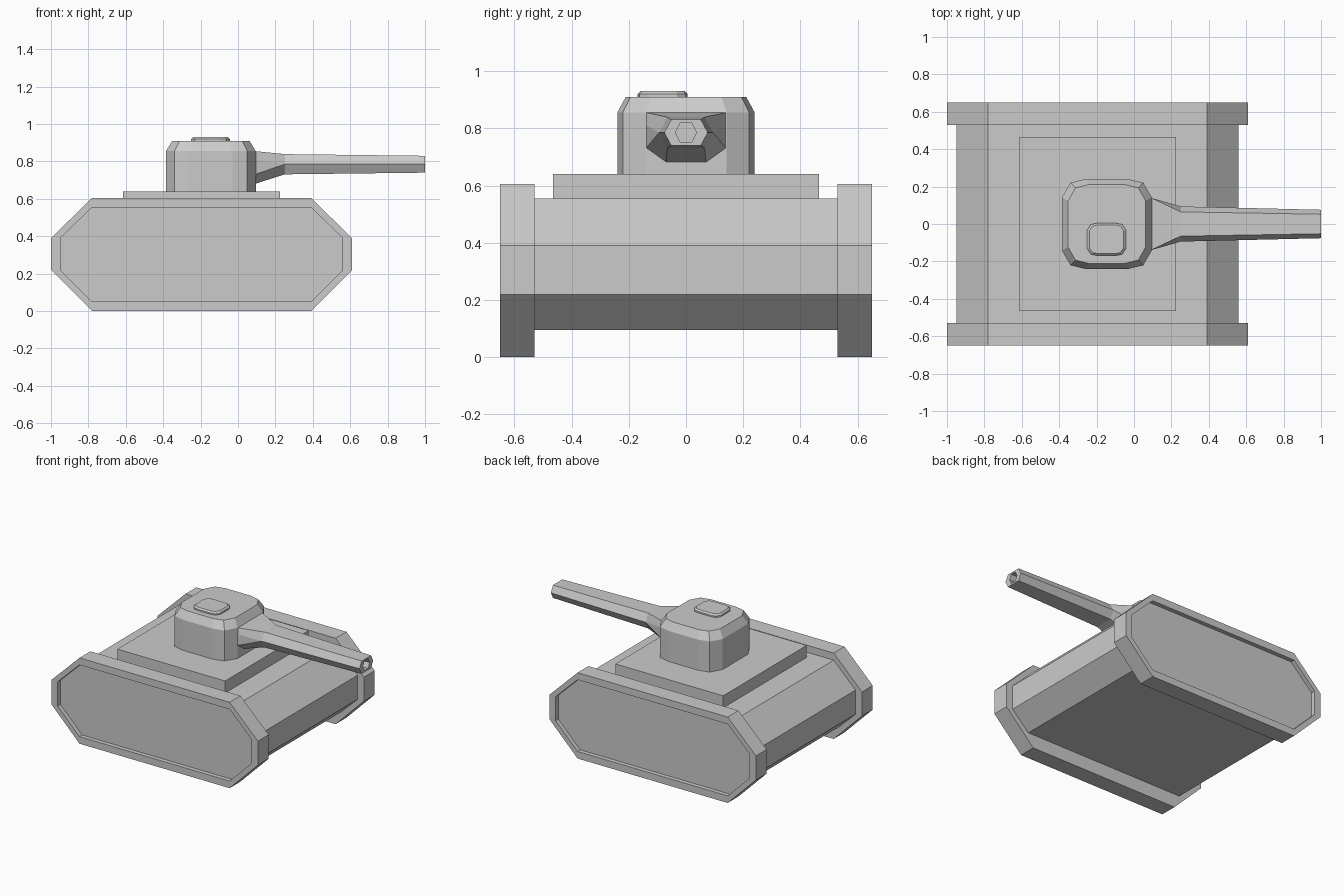
import bpy, bmesh
from mathutils import Vector

if "Cube" in bpy.data.objects:
    bpy.data.objects.remove(bpy.data.objects["Cube"])


def loft(name, rings):
    """Skin equal-length rings of points and cap both ends."""
    bm = bmesh.new()
    vs = [[bm.verts.new(Vector(p)) for p in r] for r in rings]
    n = len(vs[0])
    for a, b in zip(vs, vs[1:]):
        for i in range(n):
            j = (i + 1) % n
            bm.faces.new((a[i], a[j], b[j], b[i]))
    bm.faces.new(vs[0][::-1])
    bm.faces.new(vs[-1])
    bmesh.ops.remove_doubles(bm, verts=bm.verts, dist=1e-4)
    bmesh.ops.recalc_face_normals(bm, faces=bm.faces)
    me = bpy.data.meshes.new(name)
    bm.to_mesh(me)
    bm.free()
    ob = bpy.data.objects.new(name, me)
    bpy.context.collection.objects.link(ob)
    return ob


def side(profile, y):
    return [(x, y, z) for x, z in profile]


def octagon(x0, x1, xa, xb, z0, z1, za=0.22, zb=0.39, low=0.0):
    return [(xa - low, z0), (xb + low, z0), (x1, za), (x1, zb),
            (xb, z1), (xa, z1), (x0, zb), (x0, za)]


# Tracks with recessed outer panels
outer = octagon(-1, 0.61, -0.78, 0.39, 0, 0.605)
inner = octagon(-0.95, 0.56, -0.78, 0.39, 0.05, 0.555)
for label, s in (("left_track", 1), ("right_track", -1)):
    loft(label, [side(outer, s * 0.53), side(outer, s * 0.65),
                 side(inner, s * 0.65), side(inner, s * 0.62)])

# Hull between the tracks
hull = octagon(-0.95, 0.56, -0.78, 0.39, 0.095, 0.555, low=0.04)
loft("hull", [side(hull, -0.53), side(hull, 0.53)])

# Raised deck plate
deck = [(-0.615, -0.465), (0.225, -0.465), (0.225, 0.465), (-0.615, 0.465)]
loft("deck_plate", [[(x, y, z) for x, y in deck] for z in (0.555, 0.64)])

# Rounded-square plan shared by turret and hatch
QUARTER = [(1, 0.59), (0.81, 0.92), (0.48, 1)]


def rounded(cx, cy, hx, hy, z):
    pts = (QUARTER + [(-x, y) for x, y in QUARTER[::-1]]
           + [(-x, -y) for x, y in QUARTER] + [(x, -y) for x, y in QUARTER[::-1]])
    return [(cx + hx * x, cy + hy * y, z) for x, y in pts]


loft("turret", [rounded(-0.145, 0, 0.24, 0.24, 0.64),
                rounded(-0.145, 0, 0.24, 0.24, 0.855),
                rounded(-0.145, 0, 0.207, 0.21, 0.91)])
loft("hatch", [rounded(-0.147, -0.082, 0.103, 0.087, 0.91),
               rounded(-0.147, -0.082, 0.103, 0.087, 0.92),
               rounded(-0.147, -0.082, 0.092, 0.077, 0.93)])


# Gun: side points doubled so the six-sided barrel meets the eight-sided mantlet
def hexagon(x, w, flat, h, doubled=False):
    z = 0.785
    k = 2 if doubled else 1
    return ([(x, -flat, z + h), (x, flat, z + h)] + [(x, w, z)] * k
            + [(x, flat, z - h), (x, -flat, z - h)] + [(x, -w, z)] * k)


mantlet = [(-0.14, 0.855), (0.14, 0.855), (0.14, 0.81), (0.14, 0.73),
           (0.07, 0.68), (-0.07, 0.68), (-0.14, 0.73), (-0.14, 0.81)]
bm_rings = [[(0.09, y, z) for y, z in mantlet],
            hexagon(0.25, 0.094, 0.065, 0.054, True)]
loft("mantlet", bm_rings)

# Tapered barrel with a hollow muzzle
loft("barrel", [hexagon(0.25, 0.094, 0.065, 0.054), hexagon(1, 0.076, 0.052, 0.045),
                hexagon(1, 0.037, 0.02, 0.034), hexagon(0.9, 0.037, 0.02, 0.034)])
